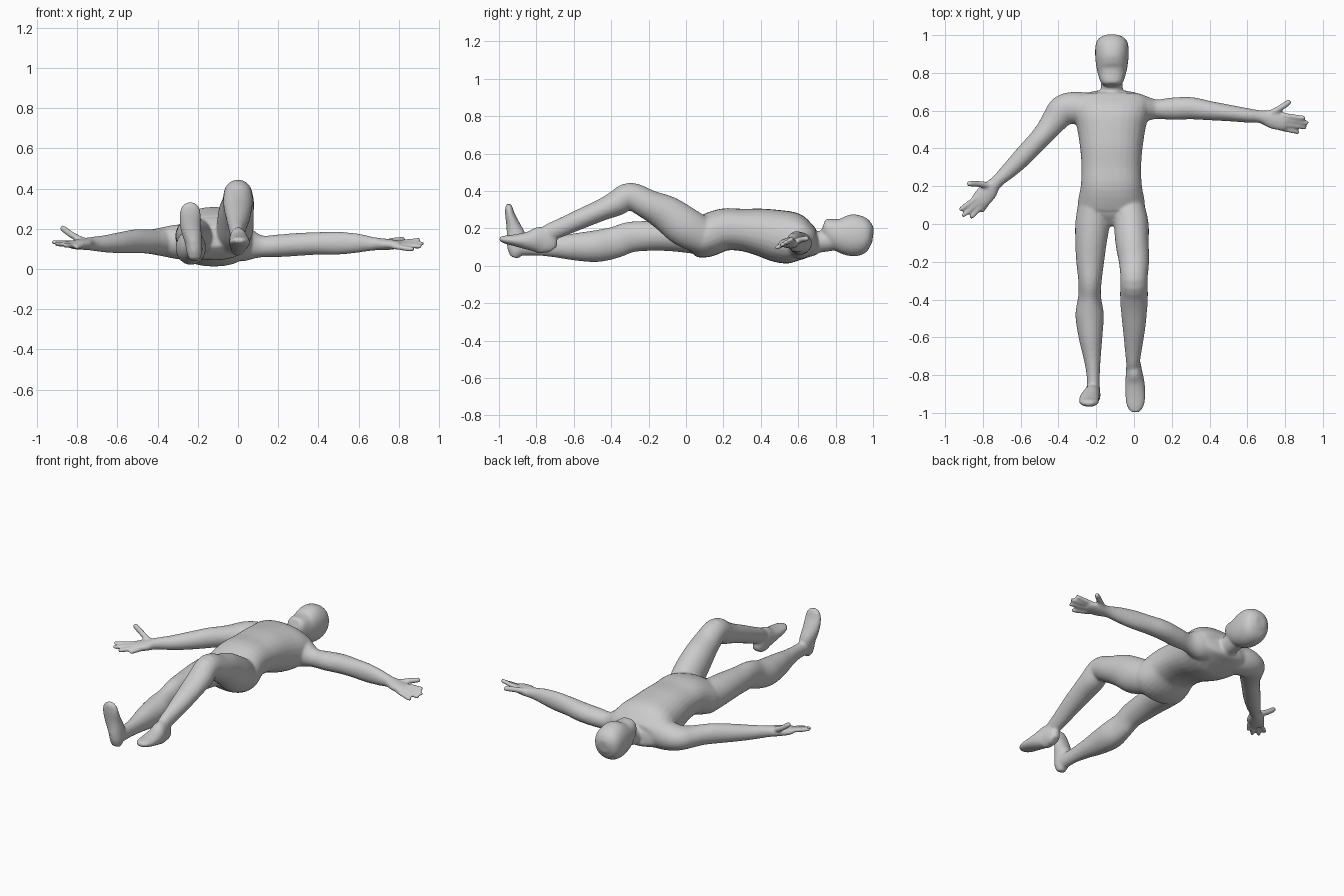
import bpy, bmesh, math
from mathutils import Vector

bm = bmesh.new()
SEG = 28


def catmull(rows, steps=4):
    """Smoothly resample rows of numbers."""
    out = []
    n = len(rows)
    for i in range(n - 1):
        a, b, c, d = rows[max(i - 1, 0)], rows[i], rows[i + 1], rows[min(i + 2, n - 1)]
        for k in range(steps):
            t = k / steps
            out.append([0.5 * (2 * q + (r - p) * t + (2 * p - 5 * q + 4 * r - s) * t * t
                               + (3 * q - p - 3 * r + s) * t ** 3)
                        for p, q, r, s in zip(a, b, c, d)])
    return out + [list(rows[-1])]


def loft(rows, hint, power=2.0):
    """Closed tube through rows (x, y, z, radius along hint, other radius)."""
    rows = catmull(rows)
    pts = [Vector(r[:3]) for r in rows]
    rings = []
    for i, r in enumerate(rows):
        tan = (pts[min(i + 1, len(pts) - 1)] - pts[max(i - 1, 0)]).normalized()
        side = (hint - tan * hint.dot(tan)).normalized()
        up = tan.cross(side)
        ring = []
        for k in range(SEG):
            c, s = math.cos(2 * math.pi * k / SEG), math.sin(2 * math.pi * k / SEG)
            u = math.copysign(abs(c) ** (2 / power), c)
            v = math.copysign(abs(s) ** (2 / power), s)
            ring.append(bm.verts.new(pts[i] + side * u * r[3] + up * v * r[4]))
        rings.append(ring)
    for a, b in zip(rings, rings[1:]):
        for k in range(SEG):
            j = (k + 1) % SEG
            bm.faces.new((a[k], a[j], b[j], b[k]))
    bm.faces.new(rings[0][::-1])
    bm.faces.new(rings[-1])


def finger(points, r):
    """Tapered digit with a rounded tip."""
    rows = [(*p, r, r) for p in points]
    end, prev = Vector(points[-1]), Vector(points[-2])
    tip = end + (end - prev).normalized() * r * 0.7
    loft(rows[:-1] + [(*end, r * 0.9, r * 0.9), (*tip, r * 0.4, r * 0.4)], Z)


X, Z = Vector((1, 0, 0)), Vector((0, 0, 1))

# torso
loft([(-.12, -.01, .16, .07, .05), (-.12, .05, .157, .15, .10), (-.12, .1, .157, .178, .113),
      (-.12, .2, .193, .162, .113), (-.12, .3, .192, .158, .113), (-.12, .4, .18, .165, .127),
      (-.12, .5, .158, .18, .14), (-.12, .58, .146, .198, .135), (-.12, .645, .13, .205, .1),
      (-.12, .685, .12, .16, .07), (-.12, .705, .12, .08, .05)], X, 2.3)

# neck and head
loft([(-.12, .62, .11, .075, .065), (-.118, .70, .125, .06, .057),
      (-.117, .76, .135, .057, .058), (-.117, .84, .15, .06, .06)], X)
loft([(-.117, .735, .22, .035, .03), (-.117, .75, .213, .057, .045), (-.117, .80, .181, .075, .083),
      (-.117, .85, .167, .085, .105), (-.117, .90, .163, .089, .112), (-.117, .95, .163, .086, .1),
      (-.117, .982, .162, .07, .073), (-.117, 1.0, .16, .035, .035)], X, 2.2)

# bent leg and its foot
loft([(-.035, .11, .15, .085, .095), (-.015, .0, .205, .092, .107), (-.01, -.1, .276, .088, .098),
      (0, -.2, .327, .08, .08), (0, -.3, .372, .071, .073), (0, -.37, .335, .074, .068),
      (0, -.45, .299, .07, .058), (0, -.55, .256, .06, .054), (-.003, -.65, .212, .047, .05),
      (-.005, -.73, .178, .037, .047), (-.002, -.78, .15, .036, .04)], X)
loft([(-.005, -.715, .085, .025, .03), (-.003, -.735, .11, .036, .06), (0, -.78, .137, .043, .073),
      (.005, -.84, .134, .051, .051), (.007, -.91, .136, .053, .033),
      (.006, -.965, .14, .045, .022), (.004, -.997, .144, .022, .012)], X)

# straight leg and its foot
loft([(-.21, .11, .155, .085, .1), (-.22, .0, .162, .091, .092), (-.228, -.1, .164, .083, .085),
      (-.232, -.2, .16, .074, .08), (-.233, -.3, .153, .062, .082), (-.235, -.38, .125, .06, .084),
      (-.235, -.48, .105, .075, .085), (-.23, -.6, .101, .063, .072), (-.222, -.7, .1, .047, .055),
      (-.216, -.8, .1, .035, .045), (-.216, -.89, .1, .036, .045)], X)
loft([(-.217, -.92, .045, .024, .022), (-.217, -.91, .08, .038, .045), (-.222, -.905, .14, .044, .055),
      (-.236, -.922, .21, .052, .039), (-.238, -.94, .27, .053, .027),
      (-.236, -.947, .31, .043, .02), (-.235, -.95, .33, .02, .012)], X)

# side-stretched arm and palm
loft([(-.03, .61, .13, .09, .08), (.04, .61, .122, .085, .075), (.115, .608, .112, .055, .052),
      (.2, .61, .115, .056, .059), (.3, .613, .122, .057, .059), (.4, .6, .127, .056, .051),
      (.5, .588, .128, .057, .044), (.6, .575, .128, .047, .038), (.67, .568, .125, .034, .034),
      (.73, .555, .122, .029, .05), (.78, .545, .121, .023, .05), (.81, .54, .12, .015, .043)], Z)

# lowered arm and palm
loft([(-.22, .61, .13, .09, .08), (-.31, .615, .135, .085, .085), (-.375, .6, .135, .072, .083),
      (-.42, .55, .135, .063, .07), (-.46, .497, .137, .06, .06), (-.51, .44, .137, .06, .054),
      (-.59, .355, .13, .052, .051), (-.66, .285, .125, .043, .043), (-.73, .22, .125, .034, .034),
      (-.77, .175, .123, .028, .05), (-.81, .13, .121, .023, .05), (-.83, .11, .12, .015, .042)], Z)

# fingers: base and tip of each
for base, tip in [((.78, .577, .128), (.9, .562, .143)), ((.78, .556, .127), (.915, .536, .126)),
                  ((.78, .532, .12), (.905, .512, .112)), ((.77, .508, .112), (.868, .487, .097)),
                  ((-.83, .143, .128), (-.918, .078, .133)), ((-.815, .122, .125), (-.903, .046, .124)),
                  ((-.80, .104, .12), (-.86, .038, .116)), ((-.775, .113, .115), (-.805, .07, .108))]:
    mid = [(a + b) / 2 for a, b in zip(base, tip)]
    finger([base, mid, tip], .0135)

# thumbs
finger([(.70, .575, .125), (.76, .605, .137), (.82, .645, .146)], .017)
finger([(-.75, .2, .13), (-.82, .212, .165), (-.873, .213, .203)], .017)

bmesh.ops.recalc_face_normals(bm, faces=bm.faces)
mesh = bpy.data.meshes.new("reclining_figure")
bm.to_mesh(mesh)
bm.free()
body = bpy.data.objects.new("reclining_figure", mesh)
bpy.context.collection.objects.link(body)
bpy.context.view_layer.objects.active = body
body.select_set(True)

# fuse the parts into one soft skin
fuse = body.modifiers.new("fuse", 'REMESH')
fuse.mode = 'VOXEL'
fuse.voxel_size = 0.007
soften = body.modifiers.new("soften", 'SMOOTH')
soften.factor = 0.5
soften.iterations = 10
for name in ("fuse", "soften"):
    bpy.ops.object.modifier_apply(modifier=name)
bpy.ops.object.shade_smooth()
